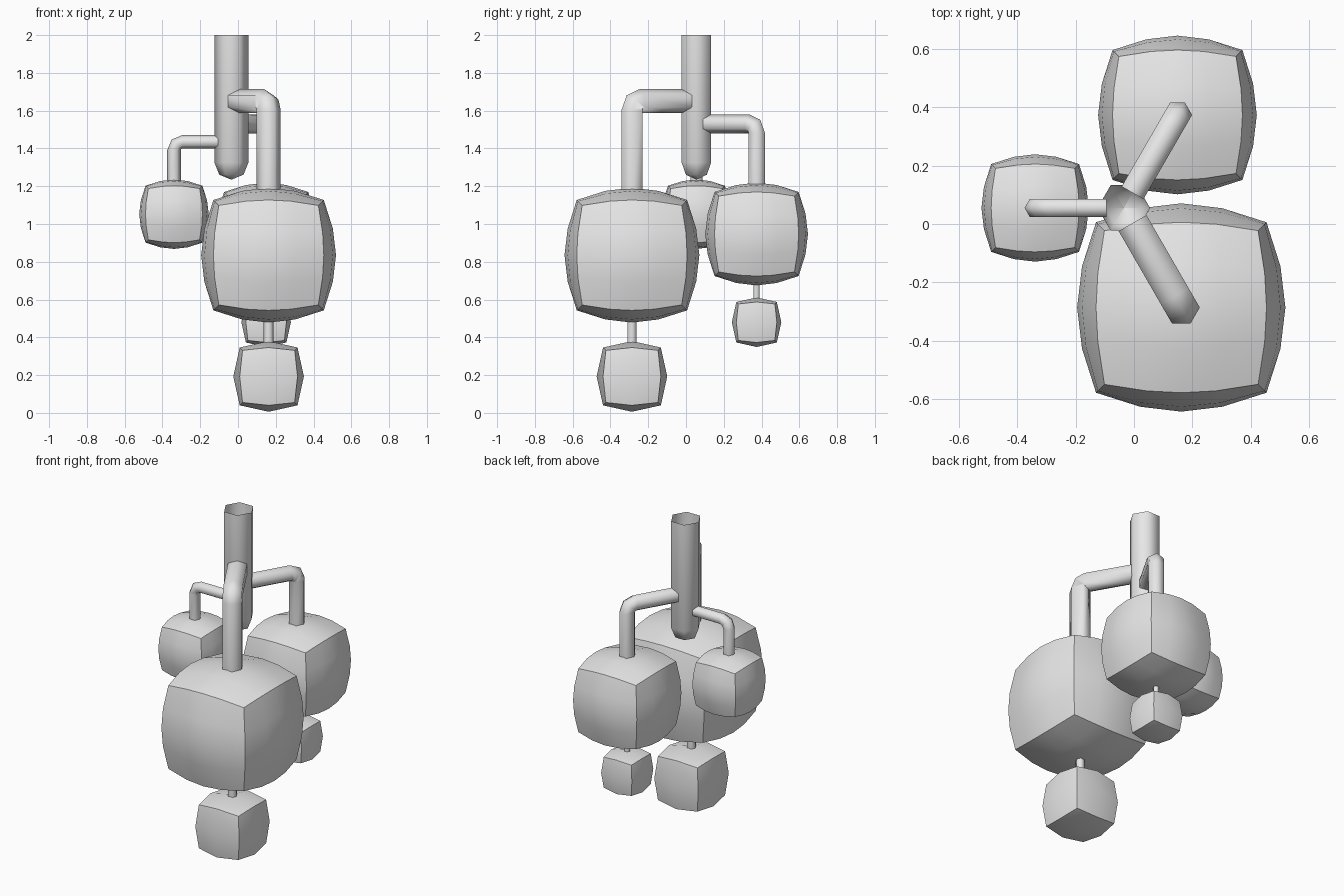
import bpy
import bmesh
import math
from mathutils import Vector

if "Cube" in bpy.data.objects:
    bpy.data.objects.remove(bpy.data.objects["Cube"], do_unlink=True)

grey = bpy.data.materials.new("light_grey")
grey.use_nodes = True
grey.diffuse_color = (0.8, 0.8, 0.8, 1)
grey.node_tree.nodes["Principled BSDF"].inputs["Base Color"].default_value = grey.diffuse_color

STEM = Vector((-0.035, 0.055, 0))
UP = Vector((0, 0, 1))


def finish(bm, name):
    bmesh.ops.recalc_face_normals(bm, faces=bm.faces)
    for f in bm.faces:
        f.smooth = True
    mesh = bpy.data.meshes.new(name)
    bm.to_mesh(mesh)
    bm.free()
    mesh.materials.append(grey)
    obj = bpy.data.objects.new(name, mesh)
    bpy.context.collection.objects.link(obj)
    return obj


def hex_tube(name, stations, side):
    """Loft open hexagonal rings; a station is (centre, tangent, radius)."""
    bm = bmesh.new()
    rings = []
    for centre, tangent, radius in stations:
        across = side.cross(tangent)
        rings.append([bm.verts.new(centre + radius * (math.cos(a) * across + math.sin(a) * side))
                      for a in (i * math.pi / 3 for i in range(6))])
    for low, high in zip(rings, rings[1:]):
        for i in range(6):
            j = (i + 1) % 6
            bm.faces.new((low[i], low[j], high[j], high[i]))
    bmesh.ops.remove_doubles(bm, verts=bm.verts, dist=0.0001)
    return finish(bm, name)


def puffed_block(name, centre, radius, segments):
    """Cube swollen part way to a sphere, with its twelve edges kept sharp."""
    bm = bmesh.new()
    bmesh.ops.create_cube(bm, size=2)
    bmesh.ops.subdivide_edges(bm, edges=bm.edges, cuts=segments - 1, use_grid_fill=True)

    def on_cube_edge(v):
        return sum(abs(c) > 0.99 for c in v.co) > 1

    for e in bm.edges:
        mid = (e.verts[0].co + e.verts[1].co) / 2
        if all(map(on_cube_edge, e.verts)) and sum(abs(c) > 0.99 for c in mid) > 1:
            e.smooth = False
    for v in bm.verts:
        p = Vector([math.tan(c * math.pi / 4) for c in v.co])
        v.co = centre + radius * (0.38 * p + 0.62 * p.normalized())
    return finish(bm, name)


# Central stem with a rounded lower end and an open top
stem_rings = [(0.0005, 1.235), (0.064, 1.261), (0.09, 1.325), (0.09, 2.0)]
hex_tube("central_stem", [(STEM + UP * z, UP, r) for r, z in stem_rings], Vector((0, 1, 0)))


def branch(name, angle, reach, arm_z, arm_r, block_z, block_r, pendant=None):
    out = Vector((math.cos(angle), math.sin(angle), 0))
    side = UP.cross(out)
    foot = STEM + out * reach
    bend = 0.045

    # Bent arm: out of the stem, round the elbow and down into the block
    stations = [(STEM + out * 0.06 + UP * arm_z, out, arm_r)]
    for i in range(3):
        a = i * math.pi / 4
        centre = foot + out * bend * (math.sin(a) - 1) + UP * (arm_z + bend * (math.cos(a) - 1))
        stations.append((centre, out * math.cos(a) - UP * math.sin(a), arm_r))
    stations.append((foot + UP * (block_z + block_r * 0.9), -UP, arm_r))
    hex_tube(name + "_arm", stations, side)
    puffed_block(name + "_block", foot + UP * block_z, block_r, 4)

    # Small block hanging on a thin rod
    if pendant:
        z, r, rod_r = pendant
        ends = (z + r * 0.9, block_z - block_r * 0.9)
        hex_tube(name + "_pendant_rod", [(foot + UP * h, UP, rod_r) for h in ends], side)
        puffed_block(name + "_pendant", foot + UP * z, r, 2)


branch("front", -math.pi / 3, 0.394, 1.65, 0.0635, 0.835, 0.357, (0.193, 0.187, 0.027))
branch("back", math.pi / 3, 0.368, 1.53, 0.05, 0.947, 0.272, (0.48, 0.131, 0.018))
branch("right", math.pi, 0.304, 1.435, 0.036, 1.052, 0.184)
